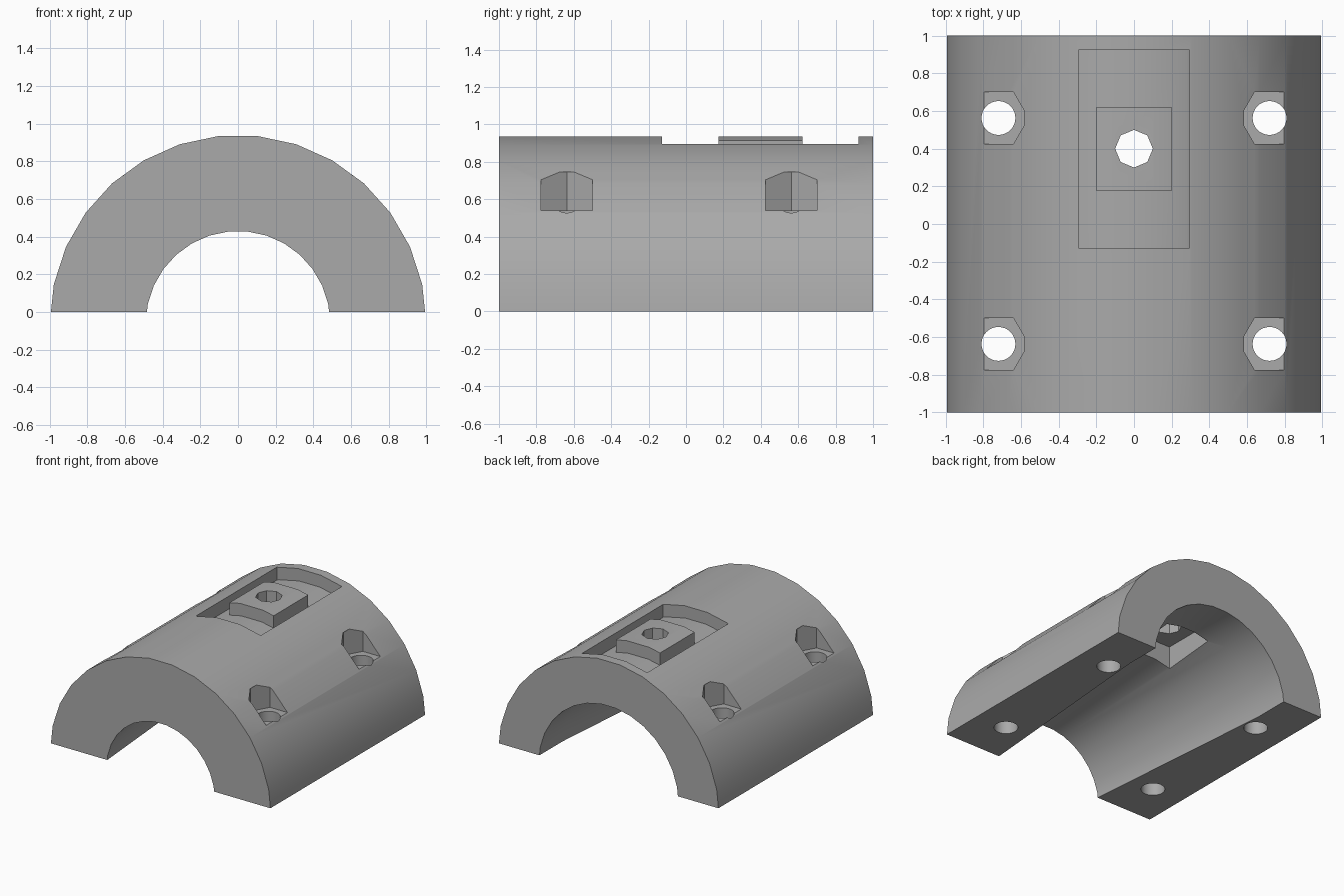
import bpy, bmesh, math
from mathutils import Matrix

if "Cube" in bpy.data.objects:
    bpy.data.objects.remove(bpy.data.objects["Cube"])

AXIS_Z = -0.06          # height of the bore axis
SEGMENTS = 30

grey = bpy.data.materials.new("plain grey")
grey.use_nodes = True
colour = (0.4, 0.4, 0.4, 1)
grey.diffuse_color = colour
grey.node_tree.nodes["Principled BSDF"].inputs["Base Color"].default_value = colour


def to_object(name, bm):
    bmesh.ops.recalc_face_normals(bm, faces=bm.faces)
    mesh = bpy.data.meshes.new(name)
    bm.to_mesh(mesh)
    bm.free()
    mesh.materials.append(grey)
    obj = bpy.data.objects.new(name, mesh)
    bpy.context.scene.collection.objects.link(obj)
    return obj


def lathe(name, stations):
    """Solid of rings around the y axis; stations are (y, radius)."""
    bm = bmesh.new()
    rings = []
    for y, r in stations:
        angles = [math.tau * (i + 0.5) / SEGMENTS for i in range(SEGMENTS)]
        rings.append([bm.verts.new((r * math.sin(a), y, AXIS_Z + r * math.cos(a)))
                      for a in angles])
    for a, b in zip(rings, rings[1:]):
        for i in range(SEGMENTS):
            j = (i + 1) % SEGMENTS
            bm.faces.new((a[i], a[j], b[j], b[i]))
    bm.faces.new(rings[0])
    bm.faces.new(rings[-1])
    return to_object(name, bm)


def prism(name, x, y, z0, z1, radius, sides, turn=0):
    bm = bmesh.new()
    place = Matrix.Translation((x, y, (z0 + z1) / 2)) @ Matrix.Rotation(turn, 4, 'Z')
    bmesh.ops.create_cone(bm, cap_ends=True, segments=sides, radius1=radius,
                          radius2=radius, depth=z1 - z0, matrix=place)
    return to_object(name, bm)


def box(name, x0, x1, y0, y1, z0, z1):
    bm = bmesh.new()
    place = (Matrix.Translation(((x0 + x1) / 2, (y0 + y1) / 2, (z0 + z1) / 2))
             @ Matrix.Diagonal((x1 - x0, y1 - y0, z1 - z0, 1)))
    bmesh.ops.create_cube(bm, size=1, matrix=place)
    return to_object(name, bm)


def combine(target, tool, operation='DIFFERENCE'):
    tool.hide_render = True
    mod = target.modifiers.new("cut", 'BOOLEAN')
    mod.operation, mod.object, mod.solver = operation, tool, 'EXACT'
    bpy.context.view_layer.update()
    baked = bpy.data.meshes.new_from_object(
        target.evaluated_get(bpy.context.evaluated_depsgraph_get()))
    target.modifiers.clear()
    target.data = baked
    bpy.data.objects.remove(tool)


# Half cylinder with a tapering bore
shell = lathe("clamp_half", [(-1, 1), (1, 1)])
combine(shell, box("floor_cutter", -2, 2, -2, 2, -2, 0))
combine(shell, lathe("bore", [(-1.1, 0.49), (-1, 0.49), (0.7, 0.633), (1.1, 0.633)]))

# Recess in the top: curved floor, with a raised pad left standing
recess = box("recess", -0.295, 0.295, -0.127, 0.923, 0.5, 1.2)
combine(recess, lathe("recess_floor", [(-1.5, 0.9), (1.5, 0.9)]))
combine(recess, box("pad_keep", -0.2, 0.2, 0.175, 0.622, 0.4, 1.3))
combine(shell, recess)

# Square pocket below the pad and the hole through it
combine(shell, box("inner_pocket", -0.2, 0.2, 0.175, 0.622, 0.2, 0.68))
combine(shell, prism("pad_hole", 0, 0.4, 0.5, 1.2, 0.1, 8))

# Bolt holes with hexagonal nut seats
for x in (-0.72, 0.72):
    for y in (-0.637, 0.563):
        combine(shell, prism("nut_seat", x, y, 0.54, 0.745, 0.159, 6, math.pi / 2))
        combine(shell, prism("bolt_hole", x, y, -0.2, 0.65, 0.09, 32))

# Smooth curved walls, crisp edges
bpy.ops.object.select_all(action='DESELECT')
shell.select_set(True)
bpy.context.view_layer.objects.active = shell
bpy.ops.object.shade_smooth_by_angle(angle=math.radians(30))
